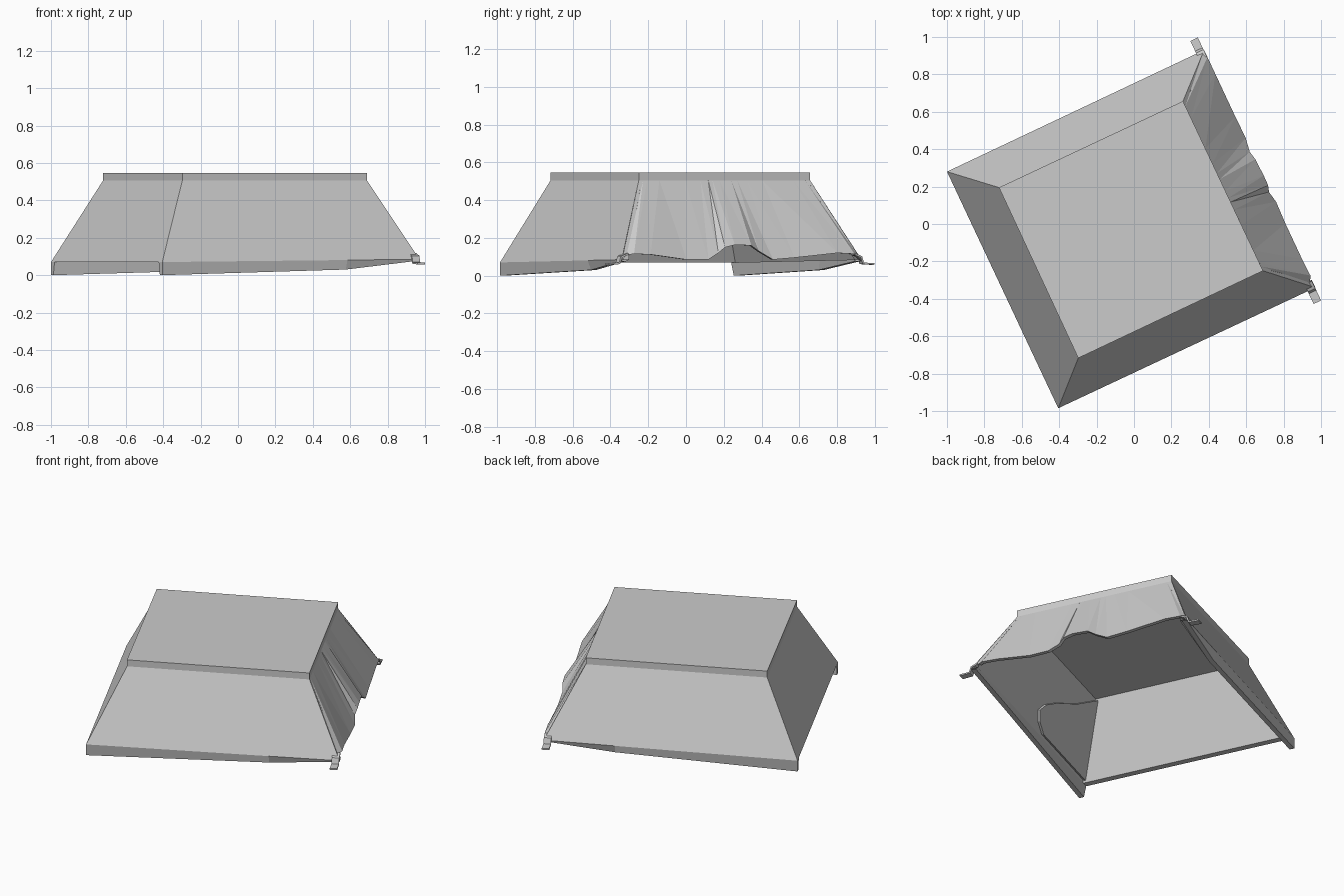
import bpy
from mathutils import Vector

if "Cube" in bpy.data.objects:
    bpy.data.objects.remove(bpy.data.objects["Cube"])

# Plan corners: A left, B front, C right, D back (C-D is the open, draped side)
base = {"A": Vector((-1.0, 0.28, 0.07)), "B": Vector((-0.405, -0.985, 0.07)),
        "C": Vector((0.97, -0.34, 0.085)), "D": Vector((0.375, 0.93, 0.085))}
top = {"A": Vector((-0.722, 0.195, 0.505)), "B": Vector((-0.298, -0.717, 0.505)),
       "C": Vector((0.69, -0.25, 0.505)), "D": Vector((0.262, 0.657, 0.505))}
UP = Vector((0, 0, 1))
ROOF_Z = 0.547


def make(name, verts, faces):
    me = bpy.data.meshes.new(name)
    me.from_pydata([tuple(v) for v in verts], [], faces)
    me.update()
    ob = bpy.data.objects.new(name, me)
    bpy.context.collection.objects.link(ob)
    return ob


def thicken(ob, amount):
    mod = ob.modifiers.new("thickness", 'SOLIDIFY')
    mod.thickness = amount
    mod.offset = 0


def at_z(v, z):
    return Vector((v.x, v.y, z))


def along(p, q):
    d = q - p
    d.z = 0
    return d.normalized()


# Flat roof with its short vertical rim
rim = [top[k] for k in "ABCD"]
make("roof", rim + [at_z(v, ROOF_Z) for v in rim],
     [(4, 5, 6, 7)] + [(i, (i + 1) % 4, (i + 1) % 4 + 4, i + 4) for i in range(4)])

# Three plain sloping walls
walls = (("left", "A", "B"), ("front", "B", "C"), ("back", "D", "A"))
for name, p, q in walls:
    make(name + "_wall", [base[p], base[q], top[q], top[p]], [(0, 1, 2, 3)])

# Inner lining: the same walls inset, plus the ceiling
u, w = along(base["B"], base["C"]), along(base["B"], base["A"])
inset = {"A": u - w, "B": u + w, "C": w, "D": -w}
low = {k: base[k] + inset[k] * .04 for k in base}
high = {k: top[k] + inset[k] * .015 for k in top}
for name, p, q in walls:
    make(name + "_lining", [low[p], low[q], high[q], high[p], base[p], base[q]],
         [(0, 1, 2, 3), (0, 4, 5, 1)])
make("ceiling", [high[k] for k in "ABCD"], [(3, 2, 1, 0)])

# Draped wall: position along the edge, hem height, outward push
hem = [(0, .08, 0), (.025, .11, -.015), (.05, .115, .003), (.12, .112, 0), (.27, .085, 0),
       (.36, .085, .004), (.405, .12, -.008), (.43, .15, .003), (.47, .163, .004),
       (.54, .16, 0), (.575, .13, -.01), (.63, .085, .002), (.72, .095, 0),
       (.9, .12, 0), (.97, .115, 0), (1, .08, 0)]
out = along(base["C"], base["D"]).cross(UP)
verts = []
for t, z, push in hem:
    verts.append(at_z(base["C"].lerp(base["D"], t), z) + out * push)
    verts.append(top["C"].lerp(top["D"], t))
make("draped_wall", verts,
     [f for i in range(0, 2 * len(hem) - 2, 2) for f in ((i, i + 2, i + 1), (i + 1, i + 2, i + 3))])
# Inner face of the drape, joined to the outer one along the hem
n_hem = len(hem)
outer, inner = verts[0::2], [v - out * .025 for v in verts[0::2]]
head = [v - out * .012 for v in verts[1::2]]
make("drape_lining", outer + inner + head,
     [f for i in range(n_hem - 1) for f in (
         (i, i + 1, n_hem + i + 1, n_hem + i),
         (n_hem + i, n_hem + i + 1, 2 * n_hem + i),
         (2 * n_hem + i, n_hem + i + 1, 2 * n_hem + i + 1))])

# Tapering skirts along the front and back walls
skirt_rows = [(0, 0.0, 0.0), (.72, .03, .02), (1, .078, 0.0)]
for name, p, q in (("front_skirt", "B", "C"), ("back_skirt", "A", "D")):
    d = along(base[p], base[q])
    n = d.cross(UP)
    if n.dot(base[p] + base[q]) > 0:
        n = -n
    verts = []
    for t, zb, tuck in skirt_rows:
        o = base[p].lerp(base[q], t)
        verts += [o, at_z(o, zb) + n * tuck, at_z(o, zb) + n * (tuck + .03), o + n * .045]
    make(name, verts, [(0, 1, 2, 3)] + [(r + i, r + i + 1, r + 5 + i, r + 4 + i)
                                       for r in (0, 4) for i in range(3)])

# Fastening tabs at both ends of the draped side: upright fold and flat strap
for name, p, q in (("right_tab", "D", "C"), ("back_tab", "C", "D")):
    d = along(base[p], base[q])
    half = out * .022
    o = base[q] + out * -.024
    verts = []
    for s, z in ((-.04, .115), (0, .1), (.012, .065), (.075, .062)):
        c = at_z(o + d * s, z)
        verts += [c - half, c + half]
    thicken(make(name, verts, [(i, i + 1, i + 3, i + 2) for i in (0, 2, 4)]), .01)

# Gathered flap lying against the inside of the front wall
n = UP.cross(u)
flap = [(0, .02), (.2, .28), (.38, .5), (.46, .64), (.49, .76), (.46, .88), (.4, .97), (0, .97)]
thicken(make("inner_flap", [high["B"].lerp(high["C"], s).lerp(low["B"].lerp(low["C"], s), h) + n * .01
                            for s, h in flap], [tuple(range(len(flap)))]), .015)
